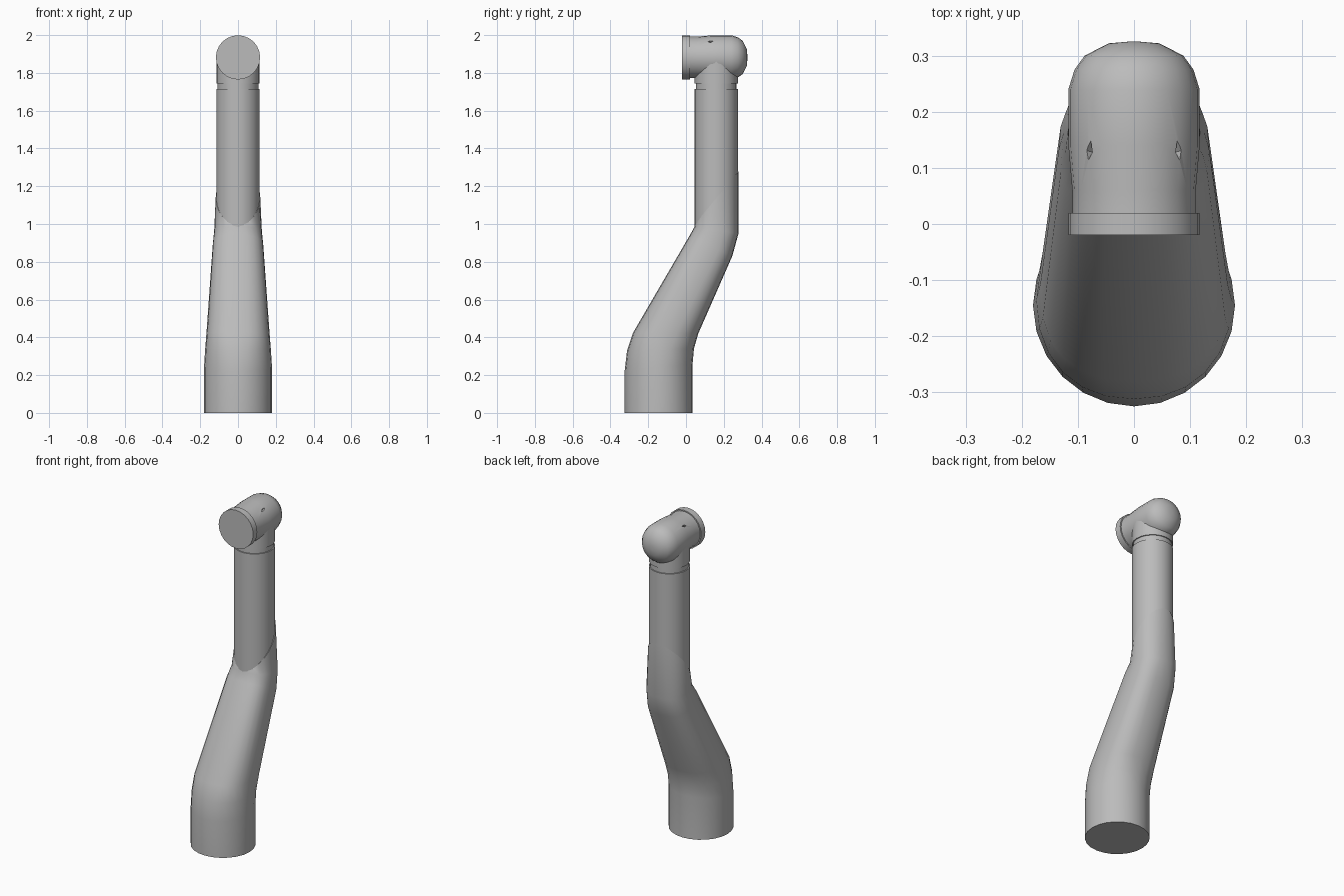
import bpy, bmesh, math
from mathutils import Matrix, Vector

cube = bpy.data.objects.get("Cube")
if cube:
    bpy.data.objects.remove(cube, do_unlink=True)

grey = bpy.data.materials.new("plain_grey")
grey.use_nodes = True
grey.diffuse_color = (0.5, 0.5, 0.5, 1)
grey.node_tree.nodes["Principled BSDF"].inputs["Base Color"].default_value = (0.5, 0.5, 0.5, 1)

SIDES = 24


def loft(name, rings, angle=35):
    """Skin a list of equal-length rings of points, with closed ends."""
    bm = bmesh.new()
    loops = [[bm.verts.new(p) for p in ring] for ring in rings]
    for a, b in zip(loops, loops[1:]):
        for i in range(SIDES):
            j = (i + 1) % SIDES
            bm.faces.new((a[i], a[j], b[j], b[i]))
    bm.faces.new(loops[0])
    bm.faces.new(loops[-1])
    bmesh.ops.recalc_face_normals(bm, faces=bm.faces)
    mesh = bpy.data.meshes.new(name)
    bm.to_mesh(mesh)
    bm.free()
    mesh.materials.append(grey)
    obj = bpy.data.objects.new(name, mesh)
    bpy.context.collection.objects.link(obj)
    bpy.ops.object.select_all(action="DESELECT")
    obj.select_set(True)
    bpy.context.view_layer.objects.active = obj
    bpy.ops.object.shade_smooth_by_angle(angle=math.radians(angle))
    return obj


def arm_ring(front, back, half_width, power=2.0):
    """Rounded section spanning a front and a back point given as (y, z)."""
    ring = []
    for i in range(SIDES):
        t = math.tau * i / SIDES
        c, s = math.cos(t), math.sin(t)
        c = math.copysign(abs(c) ** (2 / power), c)
        s = math.copysign(abs(s) ** (2 / power), s)
        y, z = ((f + b) / 2 + c * (b - f) / 2 for f, b in zip(front, back))
        ring.append((half_width * s, y, z))
    return ring


def turned(name, profile, matrix, angle=35):
    """Round part from (height, radius) pairs along the matrix's z axis."""
    rings = []
    for h, r in profile:
        rings.append([matrix @ Vector((r * math.cos(math.tau * i / SIDES),
                                       r * math.sin(math.tau * i / SIDES), h))
                      for i in range(SIDES)])
    return loft(name, rings, angle)


# Lower arm: round foot, slanted boxy middle, oblique top rim
loft("lower_arm", [
    arm_ring((-0.325, 0), (0.035, 0), 0.18),
    arm_ring((-0.325, 0.22), (0.035, 0.26), 0.18),
    arm_ring((-0.312, 0.33), (0.042, 0.34), 0.174, 2.2),
    arm_ring((-0.28, 0.425), (0.065, 0.42), 0.167, 2.5),
    arm_ring((0.02, 0.94), (0.245, 0.83), 0.134, 2.7),
    arm_ring((0.045, 0.985), (0.278, 0.95), 0.126, 2.3),
    arm_ring((0.047, 1.0), (0.279, 1.28), 0.118),
])

# Upper tube and the collar with its thin seam
upright = Matrix.Translation((0, 0.16, 0))
turned("upper_tube", [(0.95, 0.115), (1.715, 0.115)], upright)
turned("collar", [(1.70, 0.108), (1.745, 0.108)], upright)
turned("neck", [(1.745, 0.114), (1.88, 0.114)], upright)

# Head: horizontal barrel with a domed back
along_y = Matrix.Translation((0, 0, 1.882)) @ Matrix.Rotation(-math.pi / 2, 4, "X")
head = turned("head", [(0.02, 0.110), (0.06, 0.110), (0.14, 0.117), (0.24, 0.117),
                       (0.275, 0.106), (0.30, 0.088), (0.322, 0.045), (0.325, 0.01)],
              along_y, 40)
turned("front_cap", [(-0.02, 0.117), (0.02, 0.117)], along_y)

# Small slanted notches in the top of the head
for side in (-1, 1):
    bpy.ops.mesh.primitive_cone_add(vertices=4, radius1=0.006, radius2=0.022, depth=0.05,
                                    location=(side * 0.081, 0.13, 1.968))
    cutter = bpy.context.object
    cutter.name = "notch_cutter"
    cutter.rotation_euler = (0, side * 0.75, side * 0.3)
    cutter.scale = (0.5, 1.3, 1)
    cutter.hide_render = True
    cutter.hide_viewport = True
    cut = head.modifiers.new("notch", "BOOLEAN")
    cut.object = cutter
    cut.operation = "DIFFERENCE"
